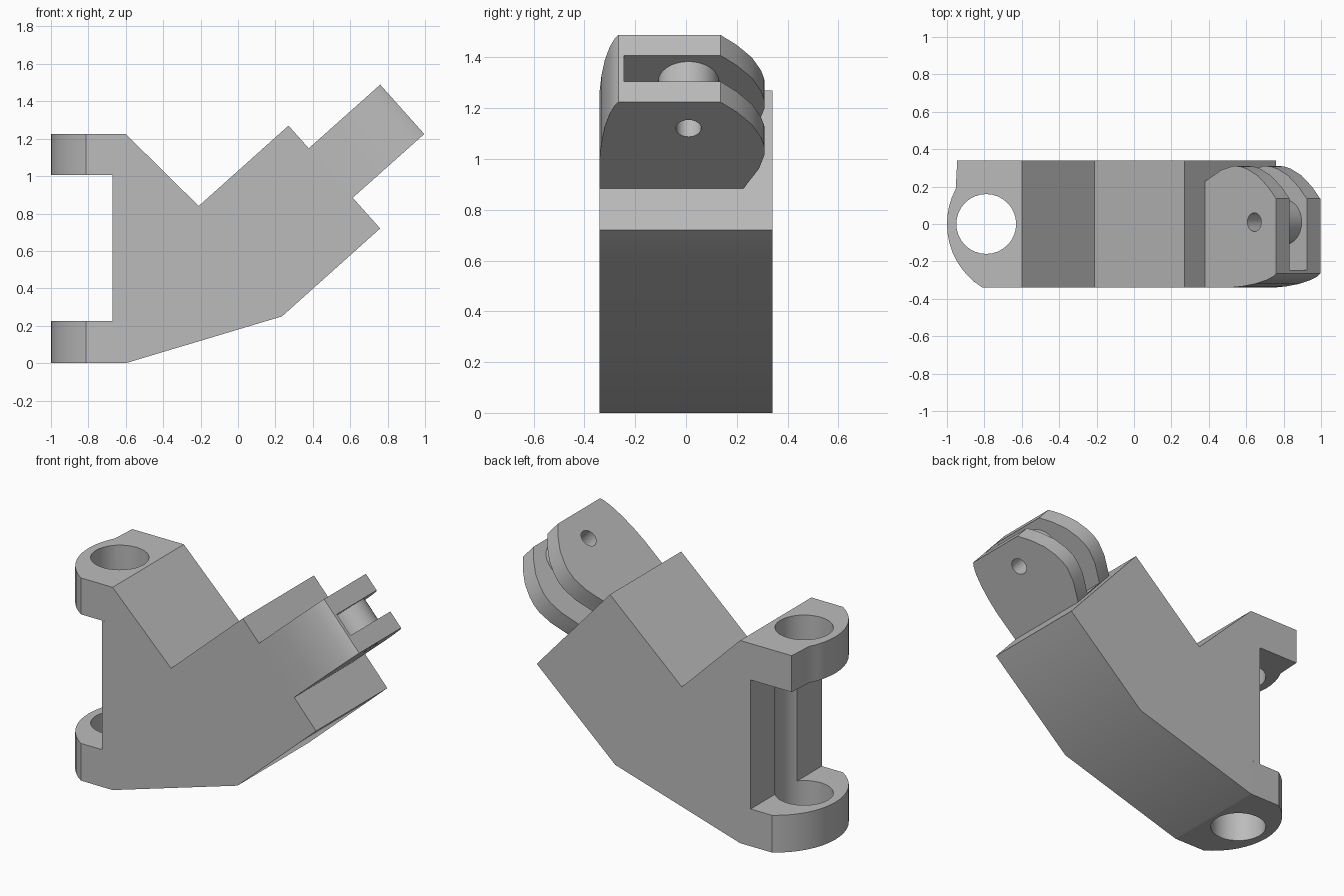
import bpy, bmesh, math
from mathutils import Vector

cube = bpy.data.objects.get("Cube")
if cube:
    bpy.data.objects.remove(cube, do_unlink=True)

grey = bpy.data.materials.new("mid grey")
grey.use_nodes = True
colour = (0.5, 0.5, 0.5, 1)
grey.diffuse_color = colour
grey.node_tree.nodes["Principled BSDF"].inputs["Base Color"].default_value = colour

X, Y, Z = Vector((1, 0, 0)), Vector((0, 1, 0)), Vector((0, 0, 1))


def prism(name, points, origin, a, b, extrude):
    """Extrude a 2D profile drawn on axes a and b."""
    bm = bmesh.new()
    face = bm.faces.new([bm.verts.new(origin + a * p + b * q) for p, q in points])
    made = bmesh.ops.extrude_face_region(bm, geom=[face])["geom"]
    bmesh.ops.translate(bm, vec=extrude, verts=[v for v in made if isinstance(v, bmesh.types.BMVert)])
    bmesh.ops.recalc_face_normals(bm, faces=bm.faces)
    mesh = bpy.data.meshes.new(name)
    bm.to_mesh(mesh)
    bm.free()
    mesh.materials.append(grey)
    obj = bpy.data.objects.new(name, mesh)
    bpy.context.collection.objects.link(obj)
    return obj


def arc(cx, cy, r, start, end, n):
    angles = [math.radians(start + (end - start) * i / n) for i in range(n + 1)]
    return [(cx + r * math.cos(t), cy + r * math.sin(t)) for t in angles]


def circle(cx, cy, r, n=32):
    return arc(cx, cy, r, 0, 360, n)[:-1]


def cut(obj, cutter):
    cutter.hide_render = True
    cutter.hide_set(True)
    mod = obj.modifiers.new("cut", "BOOLEAN")
    mod.operation, mod.solver, mod.object = "DIFFERENCE", "EXACT", cutter
    bpy.context.view_layer.objects.active = obj
    bpy.ops.object.modifier_apply(modifier=mod.name)


# Main bent body
W = 0.34
body = prism("body", [(-0.6, 0), (0.235, 0.25), (0.76, 0.72), (0.27, 1.27), (-0.21, 0.84),
                      (-0.6, 1.225), (-0.6, 1.005), (-0.67, 1.005), (-0.67, 0.225), (-0.6, 0.225)],
             Y * -W, X, Z, Y * 2 * W)

# Hinge lugs: the lower is rounded, the upper has one square corner
lower = [(-0.6, W)] + arc(-0.6, 0, 0.4, 122, 238, 16) + [(-0.6, -W)]
upper = [(-0.6, W), (-0.945, W)] + arc(-0.6, 0, 0.4, 152, 238, 12) + [(-0.6, -W)]
lower_lug = prism("lower_lug", lower, Z * 0, X, Y, Z * 0.225)
upper_lug = prism("upper_lug", upper, Z * 1.005, X, Y, Z * 0.22)

# Vertical pin bore through lugs and spine
bore = prism("bore_cutter", circle(-0.79, 0, 0.16), Z * -0.1, X, Y, Z * 1.5)
for part in (body, lower_lug, upper_lug):
    cut(part, bore)

# Slanted tongue: U runs outwards, T runs through its thickness
U, T = Vector((0.746, 0, 0.665)), Vector((0.665, 0, -0.746))
base = Vector((0.38, 0, 1.15))
THICK = 0.354
profile = [(-0.01, -W), (0.18, -W), (0.27, -0.333), (0.36, -0.32), (0.44, -0.3), (0.49, -0.28),
           (0.51, -0.265), (0.51, 0.135), (0.45, 0.2), (0.375, 0.26), (0.3, 0.295),
           (0.25, 0.308), (0.2, 0.31), (0.115, 0.288), (0, 0.228), (-0.01, 0.22)]
tongue = prism("tongue", profile, base, U, Y, T * THICK)
slot = prism("slot_cutter", [(0.002, -0.245), (0.7, -0.245), (0.7, 0.5), (0.002, 0.5)],
             base + T * 0.108, U, Y, T * 0.138)
cut(tongue, slot)

# Spacer across the slot, and the small pin hole
spacer = prism("spacer", circle(0.353, 0.01, 0.12), base + T * 0.107, U, Y, T * 0.14)
pin_hole = prism("pin_hole_cutter", circle(0.353, 0.01, 0.05, 24), base - T * 0.1, U, Y, T * 0.6)
for part in (tongue, spacer):
    cut(part, pin_hole)

# Smooth the curved walls, keep edges sharp
bpy.ops.object.select_all(action="DESELECT")
for part in (body, lower_lug, upper_lug, tongue, spacer):
    part.select_set(True)
bpy.context.view_layer.objects.active = body
bpy.ops.object.shade_smooth_by_angle(angle=math.radians(30))
